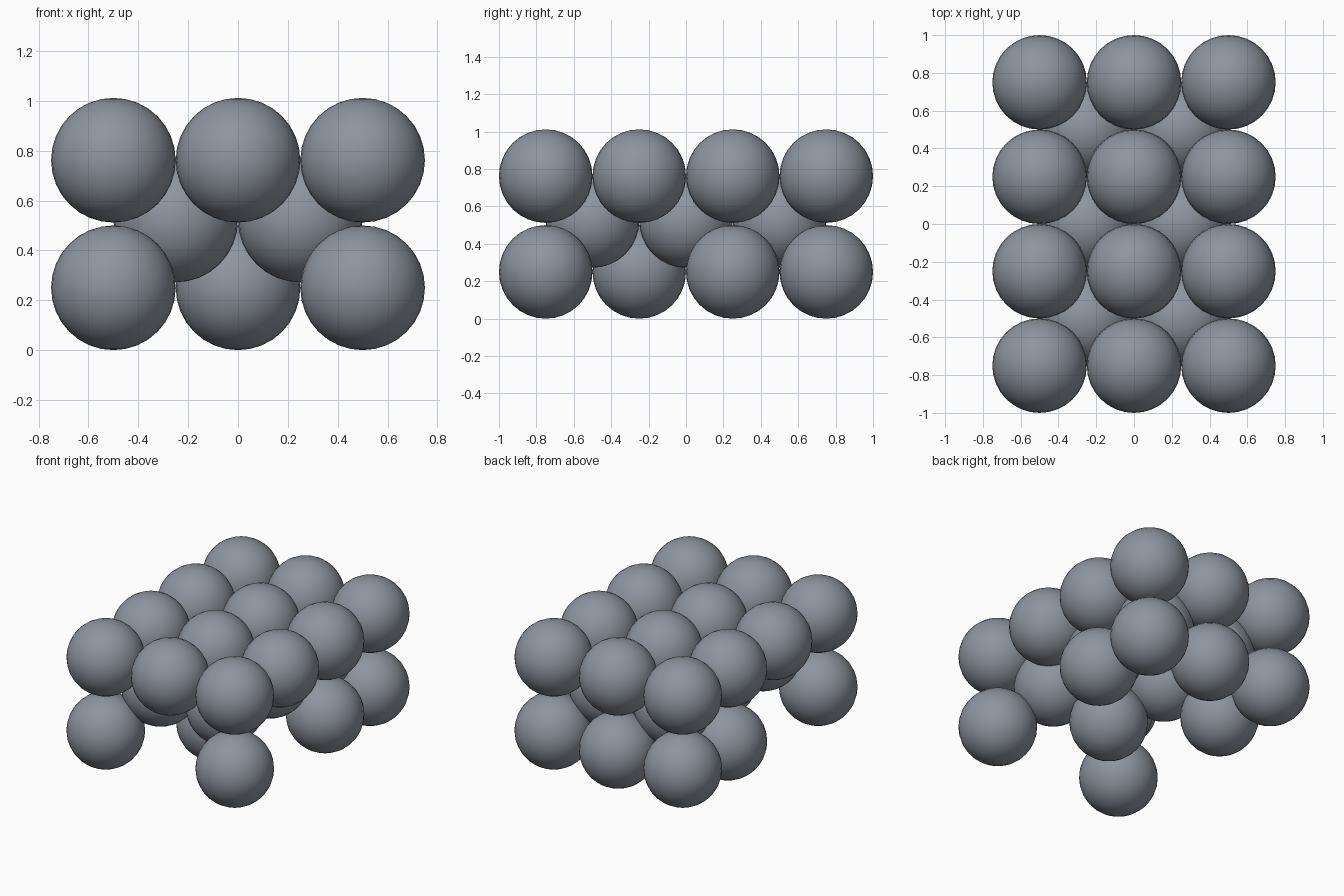
import bpy

if "Cube" in bpy.data.objects:
    bpy.data.objects.remove(bpy.data.objects["Cube"])

R = 0.25
steel = bpy.data.materials.new("steel_grey")
steel.diffuse_color = (0.27, 0.30, 0.35, 1)
steel.use_nodes = True
steel.node_tree.nodes["Principled BSDF"].inputs["Base Color"].default_value = steel.diffuse_color


def ball(name, x, y, z):
    bpy.ops.mesh.primitive_uv_sphere_add(segments=32, ring_count=16, radius=R, location=(x, y, z))
    ob = bpy.context.object
    ob.name = name
    ob.data.materials.append(steel)
    bpy.ops.object.shade_smooth()


# full top layer, 3 x 4
for x in (-0.5, 0, 0.5):
    for y in (-0.75, -0.25, 0.25, 0.75):
        ball("top_ball", x, y, 0.762)

# middle layer nested in the gaps, 2 x 3
for x in (-0.25, 0.25):
    for y in (-0.5, 0, 0.5):
        ball("middle_ball", x, y, 0.522)

# sparse bottom layer: mirrored outer columns plus two in the centre
for y in (-0.75, 0.25, 0.75):
    for x in (-0.5, 0.5):
        ball("bottom_ball", x, y, R)
for y in (-0.25, 0.75):
    ball("bottom_centre_ball", 0, y, R)
